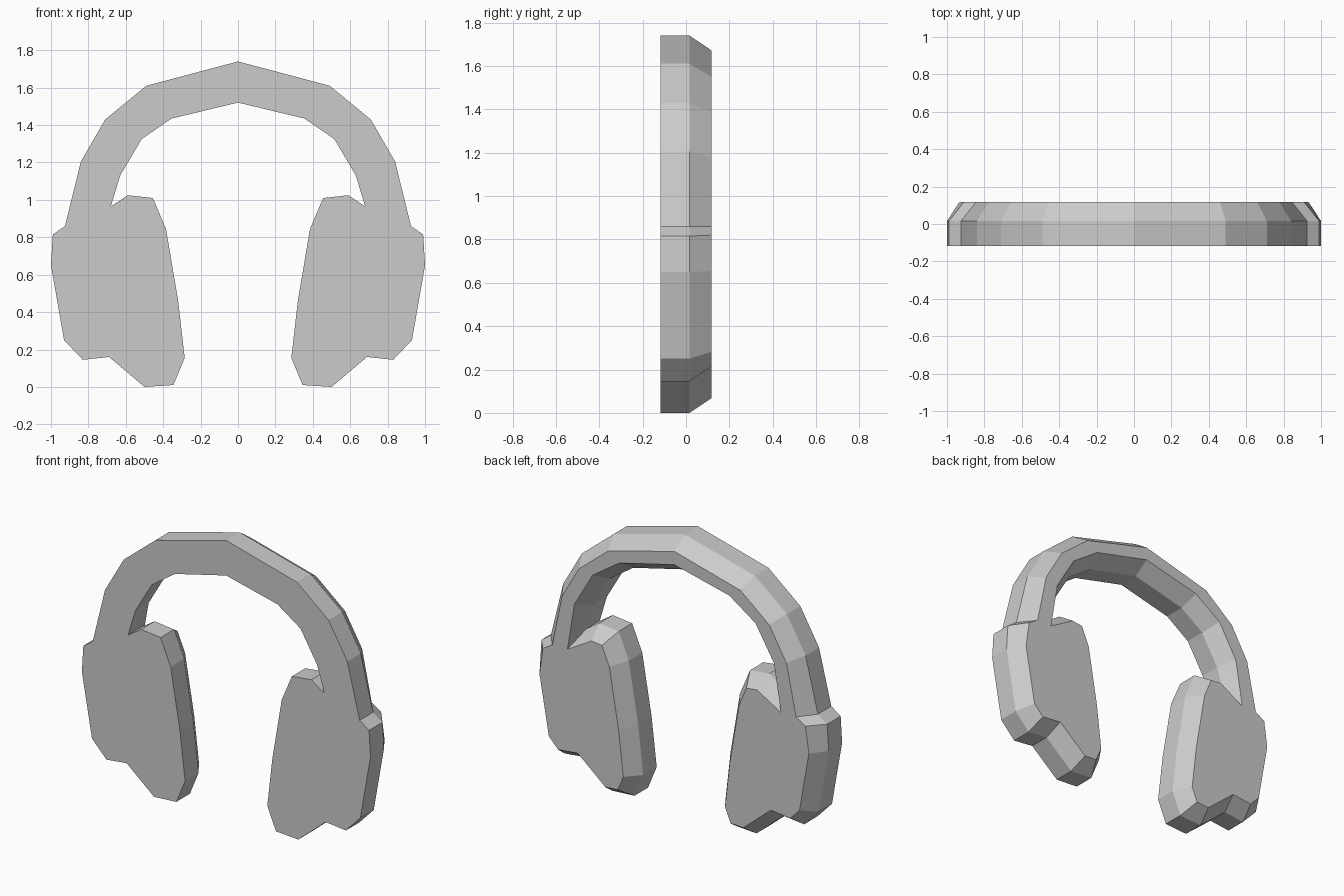
import bpy
from mathutils import Vector

cube = bpy.data.objects.get("Cube")
if cube:
    bpy.data.objects.remove(cube, do_unlink=True)

FRONT, MIDDLE, BACK = -0.117, 0.016, 0.117
BEVEL = 0.066

grey = bpy.data.materials.new("light_grey")
grey.use_nodes = True
grey.diffuse_color = (0.6, 0.6, 0.6, 1)
grey.node_tree.nodes["Principled BSDF"].inputs["Base Color"].default_value = (0.6, 0.6, 0.6, 1)

# Half outline: outer band, ear cup, then inner band
outer_band = [(0, 1.74), (.49, 1.61), (.71, 1.43), (.84, 1.205)]
cup = [(.925, .86), (.99, .815), (1, .65), (.93, .25), (.83, .145), (.69, .16), (.5, 0),
       (.345, .01), (.285, .155), (.32, .46), (.385, .845), (.455, 1.01), (.59, 1.025), (.68, .965)]
inner_band = [(.63, 1.13), (.515, 1.325), (.355, 1.435), (0, 1.52)]

half = [Vector(p) for p in outer_band + cup + inner_band]
outline = half + [Vector((-p.x, p.y)) for p in reversed(half[1:-1])]
count = len(outline)
ledge = len(outer_band)
notch = ledge + len(cup) - 1


def inset_point(i):
    """Mitred inward offset of one outline corner."""
    before, here, after = outline[i - 1], outline[i], outline[(i + 1) % count]
    a, b = (here - before).normalized(), (after - here).normalized()
    normal_a, normal_b = Vector((a.y, -a.x)), Vector((b.y, -b.x))
    return here + (normal_a + normal_b) * BEVEL / (1 + normal_a.dot(normal_b))


inset = [inset_point(i) for i in range(count)]
# Tight corners where the band meets the cup
for i, (x, z) in {ledge: (.845, .86), ledge + 1: (.91, .82), notch: (.74, .86)}.items():
    inset[i] = Vector((x, z))
    inset[count - i] = Vector((-x, z))


def build(name, paths):
    """Flat front, straight wall and chamfered back along the given outline runs."""
    ids = [i % count for path in paths for i in path]
    n = len(ids)
    verts = []
    for points, y in ((outline, FRONT), (outline, MIDDLE), (inset, BACK)):
        verts += [(points[i].x, y, points[i].y) for i in ids]
    faces = [list(reversed(range(n))), list(range(2 * n, 3 * n))]
    start = 0
    for path in paths:
        for a in range(start, start + len(path) - 1):
            for row in (0, n):
                faces.append((row + a, row + a + 1, row + n + a + 1, row + n + a))
        start += len(path)
    mesh = bpy.data.meshes.new(name)
    mesh.from_pydata(verts, [], faces)
    mesh.materials.append(grey)
    mesh.update()
    bpy.context.collection.objects.link(bpy.data.objects.new(name, mesh))


# Headband and the two ear cups
build("headband", [range(count - ledge, count + ledge + 1), range(notch, count - notch + 1)])
build("left_ear_cup", [range(ledge, notch + 1)])
build("right_ear_cup", [range(count - notch, count - ledge + 1)])
